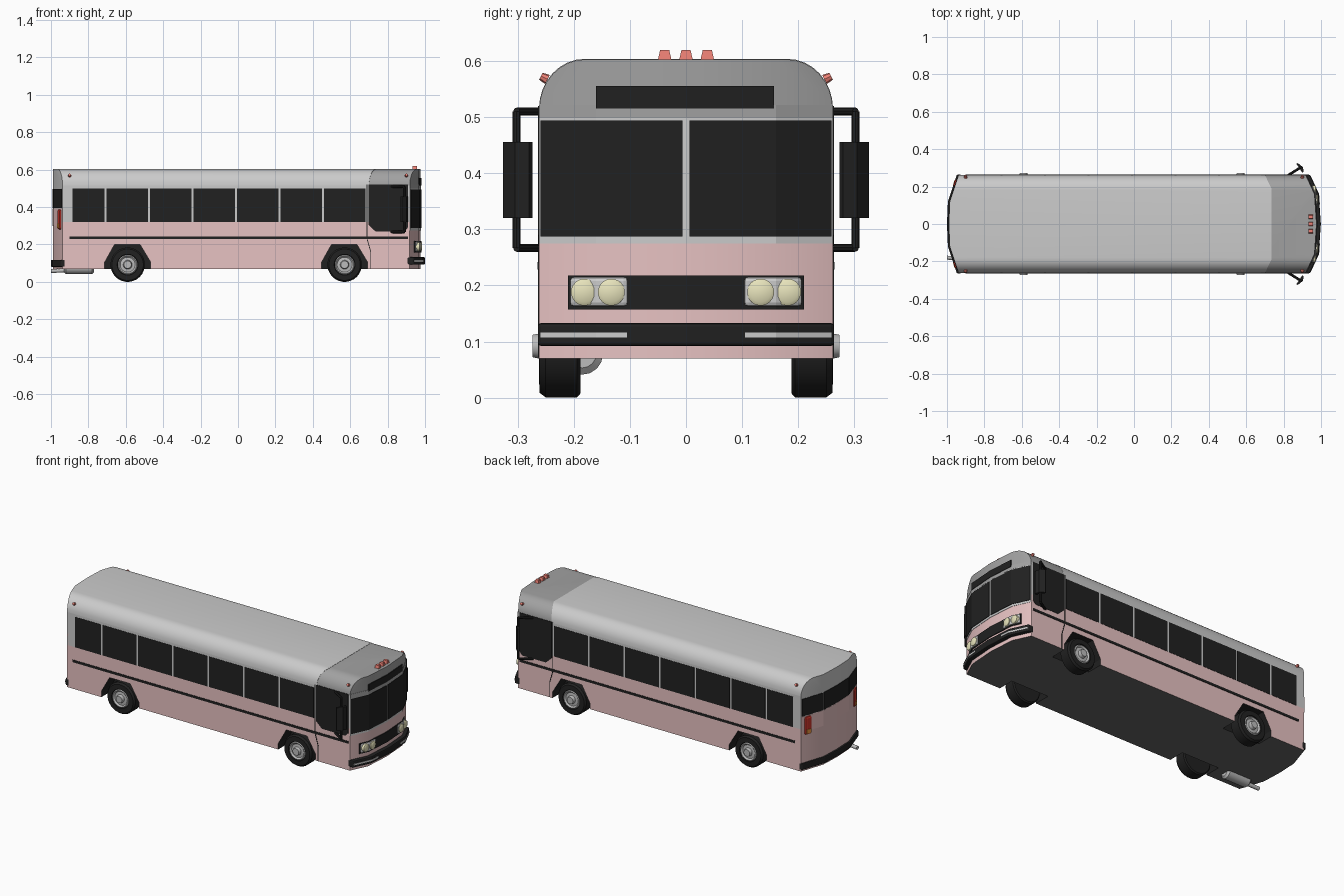
import bpy, bmesh, math
from mathutils import Vector

if "Cube" in bpy.data.objects:
    bpy.data.objects.remove(bpy.data.objects["Cube"])

def mat(name, *c):
    m = bpy.data.materials.new(name)
    m.diffuse_color = (*c, 1)
    m.use_nodes = True
    m.node_tree.nodes["Principled BSDF"].inputs["Base Color"].default_value = m.diffuse_color
    return m

PINK = mat("pink_paint", .80, .54, .54)
BLACK = mat("black", .015, .015, .015)
DARK = mat("dark_grey", .36, .36, .36)
UNDER = mat("underside", .13, .13, .13)
LIGHT = mat("light_grey", .75, .75, .75)
METAL = mat("metal", .5, .5, .5)
RED = mat("red_lens", .85, .22, .18)
TAIL = mat("tail_red", .55, .03, .02)
AMBER = mat("amber_lens", .8, .3, .05)
LAMP = mat("lamp_glass", .8, .77, .5)

def finish(name, bm, m, smooth=None):
    bmesh.ops.recalc_face_normals(bm, faces=bm.faces[:])
    me = bpy.data.meshes.new(name)
    bm.to_mesh(me)
    bm.free()
    me.materials.append(m)
    ob = bpy.data.objects.new(name, me)
    bpy.context.collection.objects.link(ob)
    if smooth:
        bpy.ops.object.select_all(action='DESELECT')
        ob.select_set(True)
        bpy.context.view_layer.objects.active = ob
        bpy.ops.object.shade_smooth_by_angle(angle=math.radians(smooth))
    return ob

def loft_bm(rings):
    bm = bmesh.new()
    vs = [[bm.verts.new(p) for p in r] for r in rings]
    n = len(rings[0])
    for a, b in zip(vs, vs[1:]):
        for i in range(n):
            bm.faces.new((a[i], a[(i + 1) % n], b[(i + 1) % n], b[i]))
    bm.faces.new(vs[0])
    bm.faces.new(vs[-1])
    return bm

def loft(name, rings, m, smooth=None):
    return finish(name, loft_bm(rings), m, smooth)

def side_prism(name, pts, y0, y1, m):
    return loft(name, [[(x, y, z) for x, z in pts] for y in (y0, y1)], m)

def box(name, x0, x1, y0, y1, z0, z1, m):
    return side_prism(name, [(x0, z0), (x1, z0), (x1, z1), (x0, z1)], y0, y1, m)

def lathe(name, origin, axis, profile, m, n=20):
    # profile: (distance along axis, radius)
    d = Vector(axis).normalized()
    u = d.orthogonal().normalized()
    v = d.cross(u)
    rings = [[Vector(origin) + d * t + r * (u * math.cos(k) + v * math.sin(k))
              for k in (2 * math.pi * i / n for i in range(n))] for t, r in profile]
    return loft(name, rings, m, 35)

def rod(name, a, b, r, m, n=8):
    d = Vector(b) - Vector(a)
    return lathe(name, a, d, [(0, r), (d.length, r)], m, n)

# Plan outline of each end: (half width, x)
FRONT = [(0, .976), (.16, .965), (.262, .918)]
REAR = [(0, -.99), (.12, -.985), (.262, -.938)]

def end_x(y, plan):
    y = abs(y)
    (a, xa), (b, xb) = plan[:2] if y < plan[1][0] else plan[1:]
    return xa + (xb - xa) * (y - a) / (b - a)

def band(name, plan, y0, y1, z0, z1, off, m, bevel=0):
    # panel that follows the curved front or rear
    s = 1 if plan is FRONT else -1
    k = plan[1][0]
    ys = sorted({y0, y1} | {y for y in (-k, 0, k) if y0 < y < y1})
    rings = []
    for y in ys:
        x = end_x(y, plan)
        o, i = x + s * off, x - s * .012
        rings.append([(o, y, z0), (o, y, z1), (i, y, z1), (i, y, z0)])
    ob = loft(name, rings, m)
    if bevel:
        b = ob.modifiers.new("bevel", 'BEVEL')
        b.width, b.segments = bevel, 2
    return ob

# Body cross-section, clipped to the plan outline and a height range
ARC = [(.18 + .082 * math.cos(a), .515 + .089 * math.sin(a))
       for a in (math.pi / 2 * i / 8 for i in range(9))]
SECTION = [(-.262, .07), (.262, .07)] + ARC + [(-y, z) for y, z in reversed(ARC)]

def body(name, z0, z1, m, cuts=(), inset=0):
    bm = loft_bm([[(x, y * (1 - inset), z - inset * .6) for y, z in SECTION] for x in (-1.2, 1.2)])
    planes = [((0, 0, z0), (0, 0, -1)), ((0, 0, z1), (0, 0, 1))] + list(cuts)
    for plan, e in ((FRONT, 1), (REAR, -1)):
        for (a, xa), (b, xb) in zip(plan, plan[1:]):
            for s in (1, -1):
                planes.append(((xa, s * a, 0), (e * (b - a), s * abs(xb - xa), 0)))
    for co, no in planes:
        r = bmesh.ops.bisect_plane(bm, geom=bm.verts[:] + bm.edges[:] + bm.faces[:], dist=1e-6,
                                   plane_co=co, plane_no=no, clear_outer=True)
        edges = [g for g in r['geom_cut'] if isinstance(g, bmesh.types.BMEdge) and g.is_boundary]
        if edges:
            bmesh.ops.edgeloop_fill(bm, edges=edges)
    return finish(name, bm, m, 30)

lower = body("lower_body", .07, .32, PINK)
lower.data.materials.append(UNDER)
for p in lower.data.polygons:
    if p.normal.z < -.9:
        p.material_index = 1
body("window_surround", .32, .515, LIGHT)
body("main_roof", .515, .7, LIGHT, [((.735, 0, 0), (1, 0, 0)),
     ((.70, .262, 0), (.072, .035, 0)), ((.70, -.262, 0), (.072, -.035, 0))])
body("cab_roof", .513, .7, DARK, [((.695, 0, 0), (-1, 0, 0))], .002)

# Front face
band("windshield_frame", FRONT, -.262, .262, .275, .5, .002, LIGHT)
band("front_header", FRONT, -.262, .262, .498, .522, .0025, DARK)
band("windshield_left", FRONT, .006, .259, .287, .494, .005, BLACK)
band("windshield_right", FRONT, -.259, -.006, .287, .494, .005, BLACK)
band("destination_sign", FRONT, -.16, .157, .515, .555, .005, BLACK)
band("grille", FRONT, -.21, .21, .157, .218, .005, BLACK)
band("front_bumper", FRONT, -.264, .264, .092, .133, .023, BLACK, .006)
for s in (1, -1):
    y0, y1 = sorted((s * .105, s * .26))
    band("bumper_trim", FRONT, y0, y1, .107, .116, .025, LIGHT)
    y0, y1 = sorted((s * .103, s * .207))
    band("headlight_plate", FRONT, y0, y1, .162, .216, .010, LIGHT, .008)
    for y in (.133, .181):
        lathe("headlight", (end_x(y, FRONT) - .01, s * y, .188), (1, 0, 0),
              [(0, .024), (.024, .024), (.028, .018)], LAMP, 20)

# Rear face
band("rear_panel", REAR, -.262, .262, .3, .392, .001, PINK)
band("rear_bumper", REAR, -.264, .264, .08, .118, .01, BLACK, .005)
for y0, y1 in ((-.255, -.124), (-.117, .117), (.124, .255)):
    band("rear_window", REAR, y0, y1, .395, .497, .003, BLACK)
for s in (1, -1):
    y0, y1 = sorted((s * .2, s * .24))
    band("tail_light", REAR, y0, y1, .28, .388, .010, TAIL, .01)
    band("tail_indicator", REAR, y0 + .006, y1 - .006, .288, .312, .012, AMBER)

# Sides
WINDOWS = [(-.885, -.715)] + [(-.704 + .2327 * i, -.482 + .2327 * i) for i in range(6)]
ARCH = [(-.123, .03), (-.123, .105), (-.07, .2), (.066, .2), (.123, .105), (.123, .03)]
CAB = [(.697, .52), (.697, .305), (.735, .27), (.89, .27), (.908, .29), (.908, .52)]
for s in (1, -1):
    for a, b in WINDOWS:
        box("side_window", a, b, s * .255, s * .2635, .32, .5, BLACK)
    side_prism("cab_window", CAB, s * .255, s * .2637, BLACK)
    box("side_stripe", -.9, .908, s * .255, s * .2645, .228, .242, BLACK)
    side_prism("door_seam", [(.688, .52), (.692, .52), (.692, .23), (.712, .16), (.712, .072),
               (.708, .072), (.708, .16), (.688, .23)], s * .257, s * .2642, BLACK)
    for x in (-.9, .9):
        lathe("side_marker", (x, s * .247, .567), (0, s, .5), [(0, .009), (.013, .007)], RED, 8)

    # Mirror bracket and head
    path = [(.82, s * .258, .51), (.89, s * .302, .51), (.89, s * .302, .267), (.82, s * .258, .267)]
    for a, b in zip(path, path[1:]):
        rod("mirror_bracket", a, b, .007, BLACK)
    plan = [(.868, .322), (.876, .326), (.902, .305), (.908, .28), (.9, .274)]
    loft("mirror_head", [[(x, s * y, z) for x, y in plan] for z in (.32, .456)], BLACK)

    # Wheels and their arches
    for x in (-.59, .57):
        cut = side_prism("wheel_arch_cutter", [(x + a, z) for a, z in ARCH], s * .165, s * .3, BLACK)
        cut.hide_render = True
        cut.hide_viewport = True
        b = lower.modifiers.new("arch", 'BOOLEAN')
        b.operation, b.object, b.solver = 'DIFFERENCE', cut, 'EXACT'
        b.material_mode = 'TRANSFER'
        o, d = (x, 0, .092), (0, s, 0)
        lathe("tyre", o, d, [(.188, .085), (.194, .092), (.25, .092), (.261, .084), (.262, .056),
                             (.25, .052)], BLACK, 28)
        lathe("wheel_rim", o, d, [(.24, .053), (.258, .053), (.262, .048), (.254, .04),
                                  (.256, .024), (.274, .02)], METAL, 20)

# Roof clearance lights
for y in (-.038, 0, .038):
    loft("roof_light", [[(.945 + i * a, y + j * b, z) for i, j in ((-1, -1), (1, -1), (1, 1), (-1, 1))]
                        for a, b, z in ((.014, .013, .598), (.011, .008, .62))], RED)

# Exhaust
lathe("muffler", (-.93, -.185, .078), (1, 0, 0),
      [(0, .025), (.01, .037), (.15, .037), (.16, .025)], METAL, 16)
rod("tailpipe", (-.92, -.185, .062), (-1.0, -.18, .058), .011, METAL, 12)
